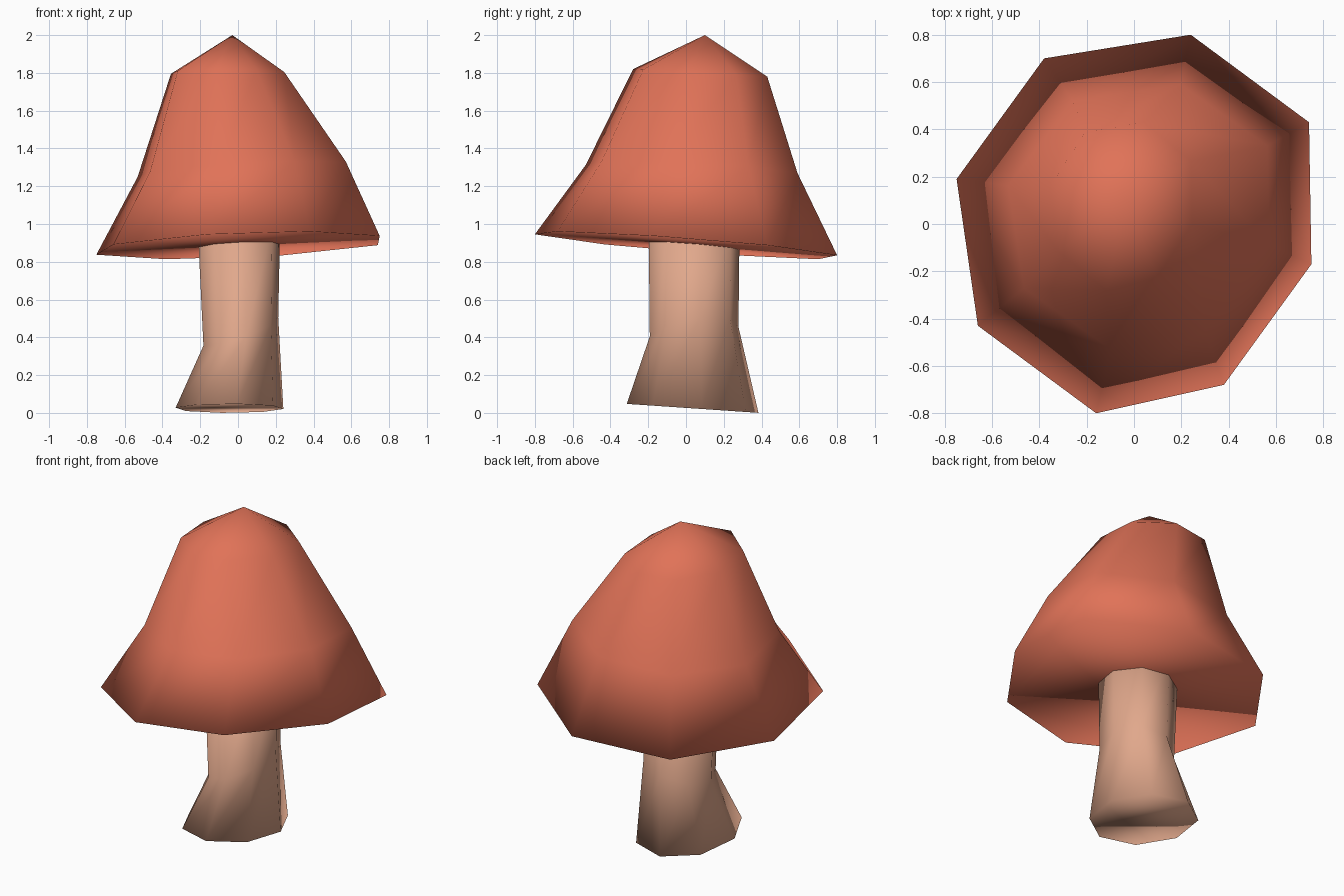
import bpy
import math

if "Cube" in bpy.data.objects:
    bpy.data.objects.remove(bpy.data.objects["Cube"])


def material(name, rgb):
    m = bpy.data.materials.new(name)
    m.diffuse_color = (*rgb, 1.0)
    m.use_nodes = True
    m.node_tree.nodes["Principled BSDF"].inputs["Base Color"].default_value = m.diffuse_color
    return m


def ring(outline, center, scale, z, slope=(0, 0)):
    """Scale an outline about a center and tilt it by a slope in x and y."""
    pts = []
    for px, py in outline:
        dx, dy = px * scale[0], py * scale[1]
        pts.append((center[0] + dx, center[1] + dy,
                    max(0.0, z + dx * slope[0] + dy * slope[1])))
    return pts


def loft(name, rings, mat, apex=None):
    """Skin rings from bottom to top, with a flat base and a tip or flat top."""
    n = len(rings[0])
    verts = [p for r in rings for p in r]
    faces = [tuple(reversed(range(n)))]
    for k in range(len(rings) - 1):
        for i in range(n):
            j = (i + 1) % n
            faces.append((k * n + i, k * n + j, (k + 1) * n + j, (k + 1) * n + i))
    last = (len(rings) - 1) * n
    if apex:
        verts.append(apex)
        faces += [(last + i, last + (i + 1) % n, len(verts) - 1) for i in range(n)]
    else:
        faces.append(tuple(range(last, last + n)))
    mesh = bpy.data.meshes.new(name)
    mesh.from_pydata(verts, [], faces)
    mesh.materials.append(mat)
    for p in mesh.polygons:
        p.use_smooth = True
    mesh.update()
    ob = bpy.data.objects.new(name, mesh)
    bpy.context.collection.objects.link(ob)
    return ob


red = material("cap red", (0.75, 0.17, 0.097))
tan = material("stem tan", (0.75, 0.39, 0.26))

# Cap: uneven eight-sided rim, shoulder and crown rings, pointed tip
rim = [(0.74, 0.43), (0.24, 0.80), (-0.38, 0.70), (-0.75, 0.19),
       (-0.66, -0.43), (-0.16, -0.80), (0.38, -0.68), (0.75, -0.17)]
loft("mushroom_cap", [
    ring(rim, (0, 0), (1, 1), 0.888, (0.047, -0.081)),
    ring(rim, (0.02, 0.03), (0.735, 0.70), 1.29, (0.06, -0.055)),
    ring(rim, (-0.055, 0.075), (0.40, 0.444), 1.80, (0.0, -0.056)),
], red, apex=(-0.03, 0.10, 2.0))

# Stem: flared foot, narrow waist, top tucked into the cap
octagon = [(math.cos(math.radians(a + 8)), math.sin(math.radians(a + 8)))
           for a in range(0, 360, 45)]
loft("mushroom_stem", [
    ring(octagon, (-0.045, 0.035), (0.288, 0.352), 0.024, (0.0, -0.068)),
    ring(octagon, (0.015, 0.043), (0.20, 0.237), 0.43, (0.35, 0.15)),
    ring(octagon, (0.005, 0.043), (0.22, 0.243), 0.98),
], tan)
